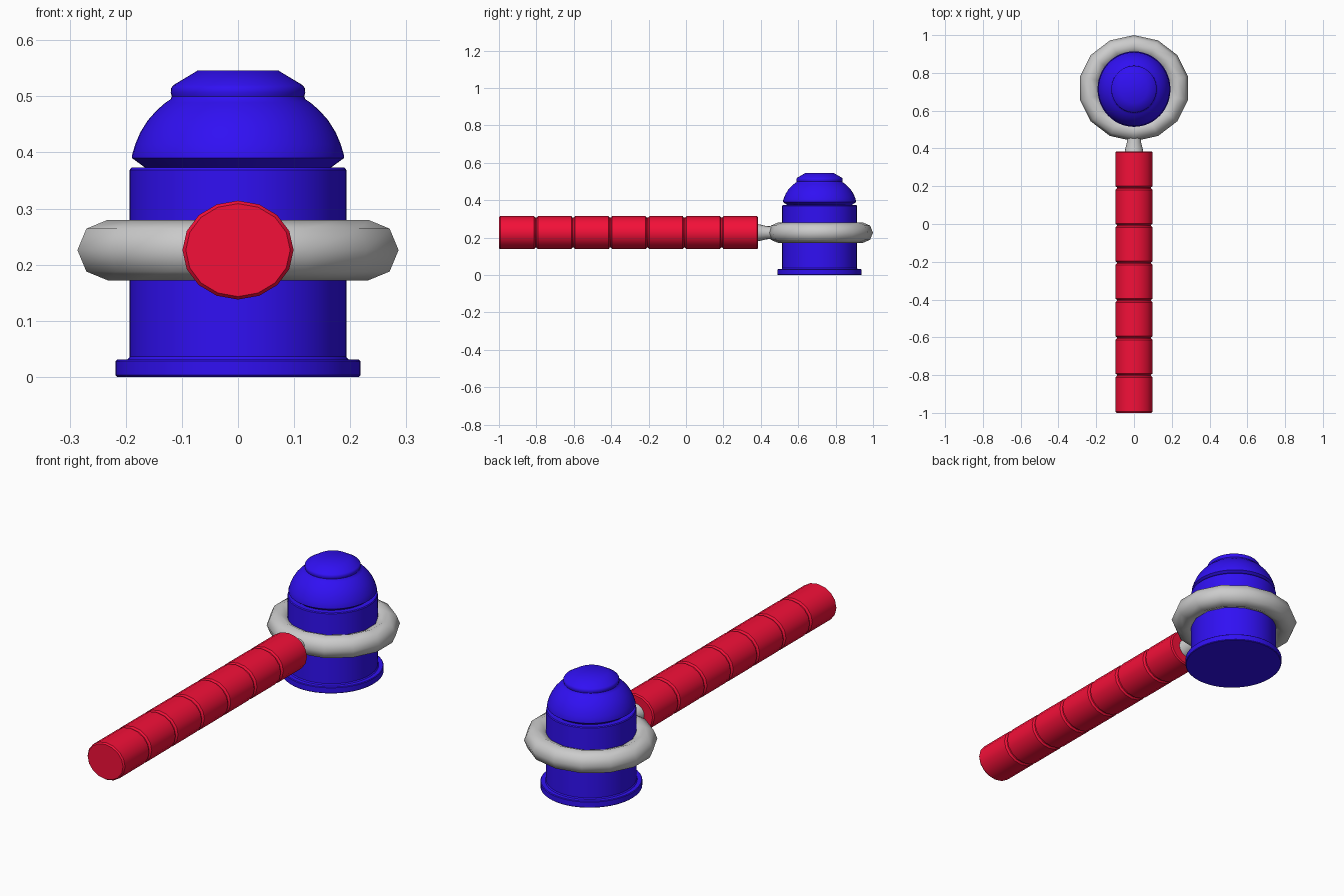
import bpy, bmesh
from math import pi, cos, sin, radians
from mathutils import Matrix

if "Cube" in bpy.data.objects:
    bpy.data.objects.remove(bpy.data.objects["Cube"])


def material(name, rgb):
    m = bpy.data.materials.new(name)
    m.diffuse_color = (*rgb, 1)
    m.use_nodes = True
    m.node_tree.nodes["Principled BSDF"].inputs["Base Color"].default_value = m.diffuse_color
    return m


def lathe(name, profile, sides, matrix, mat=None, angle=35):
    """Spin (radius, height) points around local z, cap both ends."""
    bm = bmesh.new()
    rings = [[bm.verts.new((r * cos(2 * pi * i / sides), r * sin(2 * pi * i / sides), h))
              for i in range(sides)] for r, h in profile]
    for a, b in zip(rings, rings[1:]):
        for i in range(sides):
            j = (i + 1) % sides
            bm.faces.new((a[i], a[j], b[j], b[i]))
    bm.faces.new(rings[0][::-1])
    bm.faces.new(rings[-1])
    bm.transform(matrix)
    bmesh.ops.recalc_face_normals(bm, faces=bm.faces)
    mesh = bpy.data.meshes.new(name)
    bm.to_mesh(mesh)
    bm.free()
    ob = bpy.data.objects.new(name, mesh)
    bpy.context.collection.objects.link(ob)
    if mat:
        mesh.materials.append(mat)
    bpy.ops.object.select_all(action='DESELECT')
    ob.select_set(True)
    bpy.context.view_layer.objects.active = ob
    bpy.ops.object.shade_smooth_by_angle(angle=radians(angle))
    return ob


blue = material("blue", (0.03, 0.005, 0.9))
red = material("red", (0.9, 0.005, 0.04))
AXIS_Z = 0.226

# Stepped cylinder with flanged base
body_at = Matrix.Translation((0, 0.714, 0)) @ Matrix.Diagonal((1, 1.035, 1, 1))
lathe("body", [(0.215, 0), (0.218, 0.003), (0.218, 0.028), (0.215, 0.031),
               (0.197, 0.031), (0.193, 0.036), (0.193, 0.369), (0.190, 0.373),
               (0.15, 0.373)], 48, body_at, blue)

# Domed cap with raised crown
lathe("cap", [(0.160, 0.369), (0.189, 0.390), (0.189, 0.395), (0.183, 0.415),
              (0.174, 0.436), (0.161, 0.457), (0.145, 0.475), (0.129, 0.489),
              (0.120, 0.495), (0.118, 0.500), (0.120, 0.507), (0.119, 0.515),
              (0.115, 0.520), (0.072, 0.546)], 48, body_at, blue)

# Collar ring around the body
bpy.ops.mesh.primitive_torus_add(major_segments=14, minor_segments=8,
                                 major_radius=0.231, minor_radius=0.054)
ring = bpy.context.object
ring.name = "collar_ring"
ring.data.transform(Matrix.Translation((0, 0.719, AXIS_Z))
                    @ Matrix.Diagonal((1.03, 0.985, 1, 1))
                    @ Matrix.Rotation(pi / 2, 4, 'Z'))
bpy.ops.object.shade_smooth()

# Handle with evenly spaced grooves, lying along y
along_y = Matrix.Translation((0, 0, AXIS_Z)) @ Matrix.Rotation(-pi / 2, 4, 'X')
R = 0.099
grip = [(R - 0.006, -1.0), (R, -0.993)]
for k in range(1, 7):
    y = -1 + 0.1985 * k
    grip += [(R, y - 0.010), (R - 0.009, y - 0.003), (R - 0.009, y + 0.003), (R, y + 0.010)]
grip += [(R, 0.379), (R - 0.006, 0.385)]
lathe("handle", grip, 16, along_y @ Matrix.Diagonal((1, 0.89, 1, 1)), red)

# Tapered neck joining handle and collar
lathe("neck", [(0.052, 0.37), (0.047, 0.395), (0.038, 0.43), (0.036, 0.47)], 16,
      along_y @ Matrix.Diagonal((1, 0.93, 1, 1)))
